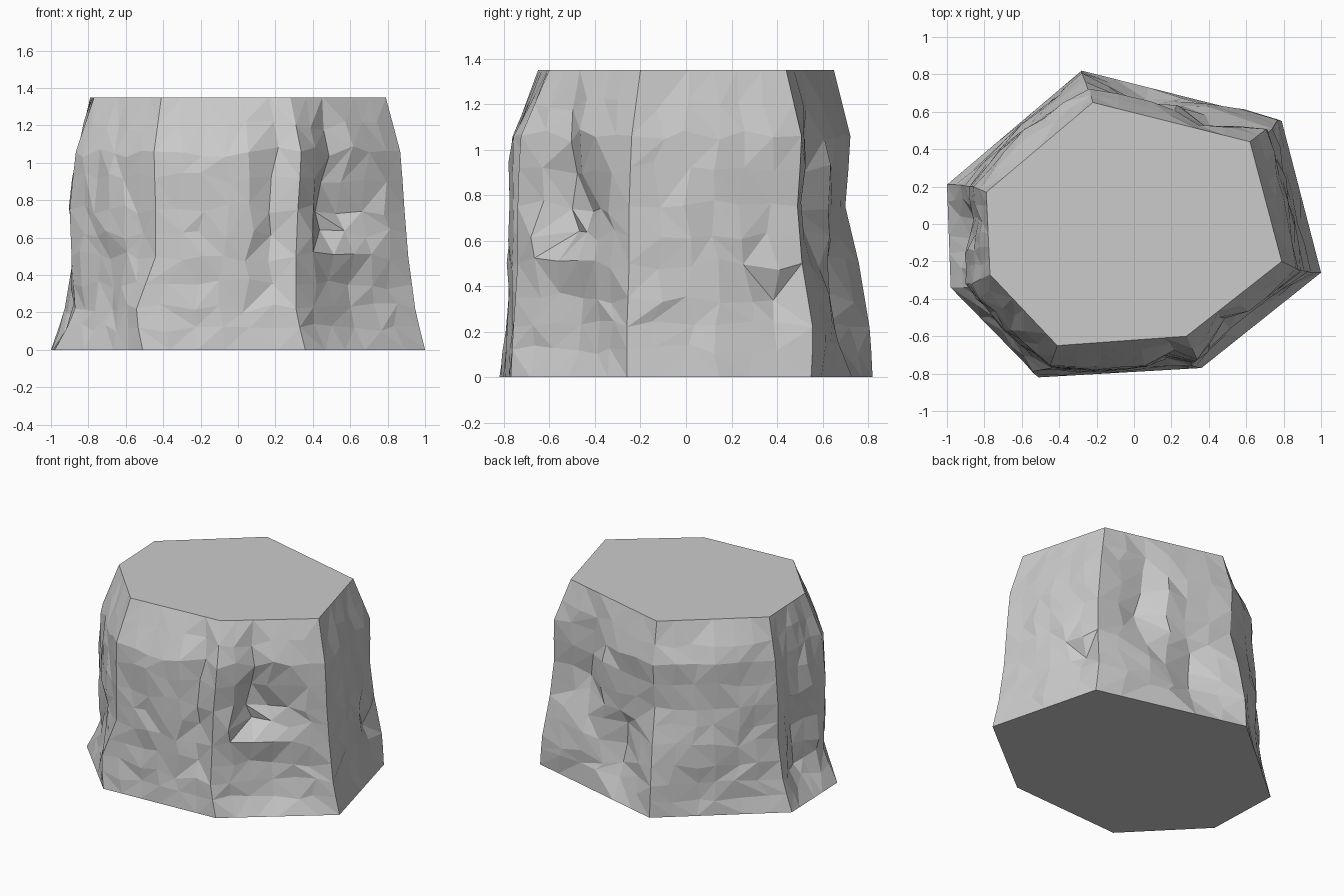
import bpy, bmesh, random
from mathutils import Vector

if "Cube" in bpy.data.objects:
    bpy.data.objects.remove(bpy.data.objects["Cube"])

random.seed(4)
HEIGHT = 1.35
LEVELS = [0, 0.2, 0.5, 0.75, 1.05, HEIGHT]

# The seven corner ridges, anticlockwise from the left: (x, y) at each level
RIDGES = [
    [(-1.0, .21), (-.93, .21), (-.88, .20), (-.88, .20), (-.86, .20), (-.79, .17)],
    [(-.98, -.34), (-.87, -.34), (-.89, -.32), (-.90, -.32), (-.87, -.32), (-.77, -.27)],
    [(-.51, -.82), (-.55, -.79), (-.44, -.77), (-.44, -.77), (-.45, -.76), (-.41, -.65)],
    [(.36, -.77), (.31, -.76), (.31, -.74), (.32, -.74), (.34, -.73), (.28, -.60)],
    [(1.0, -.26), (.95, -.26), (.91, -.25), (.89, -.25), (.87, -.24), (.79, -.20)],
    [(.79, .55), (.77, .56), (.74, .51), (.72, .49), (.71, .51), (.62, .44)],
    [(-.28, .82), (-.28, .81), (-.26, .76), (-.24, .70), (-.24, .725), (-.22, .65)],
]

# Chips, cracks and bulges: (face, along, z, half width, half height, outward)
CHIPS = [
    (0, .50, .35, .34, .40, -.09), (0, .33, .85, .3, .35, -.04),
    (1, .50, .75, .6, .60, .03), (1, .50, .30, .3, .30, -.03),
    (2, .50, .75, .4, .60, .03), (2, .83, .75, .17, .60, -.07),
    (3, .33, .80, .2, .55, -.10), (3, .50, .75, .34, .20, -.10),
    (3, .50, .25, .5, .30, -.05), (3, .33, .50, .2, .15, .06),
    (4, .50, .80, .6, .60, .02), (4, .83, .33, .3, .10, -.05),
    (5, .33, .85, .2, .50, -.07), (5, .67, .35, .25, .35, -.10),
    (5, .50, .70, .2, .35, .04), (6, .50, .80, .6, .65, .06),
]


def ridge_point(ridge, z):
    for i in range(len(LEVELS) - 1):
        lo, hi = LEVELS[i], LEVELS[i + 1]
        if z <= hi:
            return Vector(ridge[i]).lerp(Vector(ridge[i + 1]), (z - lo) / (hi - lo))
    return Vector(ridge[-1])


def wall_point(face, t, z):
    a = ridge_point(RIDGES[face], z)
    b = ridge_point(RIDGES[(face + 1) % 7], z)
    p, d = a.lerp(b, t), (b - a).normalized()
    push = 0
    if 0 < z < HEIGHT and 0 < t < 1:
        push = random.uniform(-.012, .012)
        for f, ct, cz, wt, wz, amount in CHIPS:
            if f == face:
                push += amount * max(0, 1 - abs(t - ct) / wt) * min(
                    1, 1.6 * max(0, 1 - abs(z - cz) / wz))
    p += Vector((d.y, -d.x)) * push
    return (p.x, p.y, z)


# Rock block: faceted walls between the ridges, flat cut top and base
COLS = 6
ROWS = [0, .12, .22, .35, .5, .62, .75, .92, 1.06, 1.2, HEIGHT]
bm = bmesh.new()
rings = []
for r, z in enumerate(ROWS):
    ring = []
    for face in range(7):
        for c in range(COLS):
            t, h = c / COLS, z
            if 0 < r < len(ROWS) - 1 and c > 0:
                t += random.uniform(-.035, .035)
                h += random.uniform(-.03, .03)
            ring.append(bm.verts.new(wall_point(face, t, h)))
    rings.append(ring)

n = 7 * COLS
for low, high in zip(rings, rings[1:]):
    for i in range(n):
        a, b, c, d = low[i], low[(i + 1) % n], high[(i + 1) % n], high[i]
        if random.random() < .5:
            bm.faces.new((a, b, c))
            bm.faces.new((a, c, d))
        else:
            bm.faces.new((a, b, d))
            bm.faces.new((b, c, d))
bm.faces.new(rings[-1])
bm.faces.new(rings[0][::-1])
bmesh.ops.recalc_face_normals(bm, faces=bm.faces)

mesh = bpy.data.meshes.new("rock_block")
bm.to_mesh(mesh)
bm.free()
rock = bpy.data.objects.new("rock_block", mesh)
bpy.context.collection.objects.link(rock)
